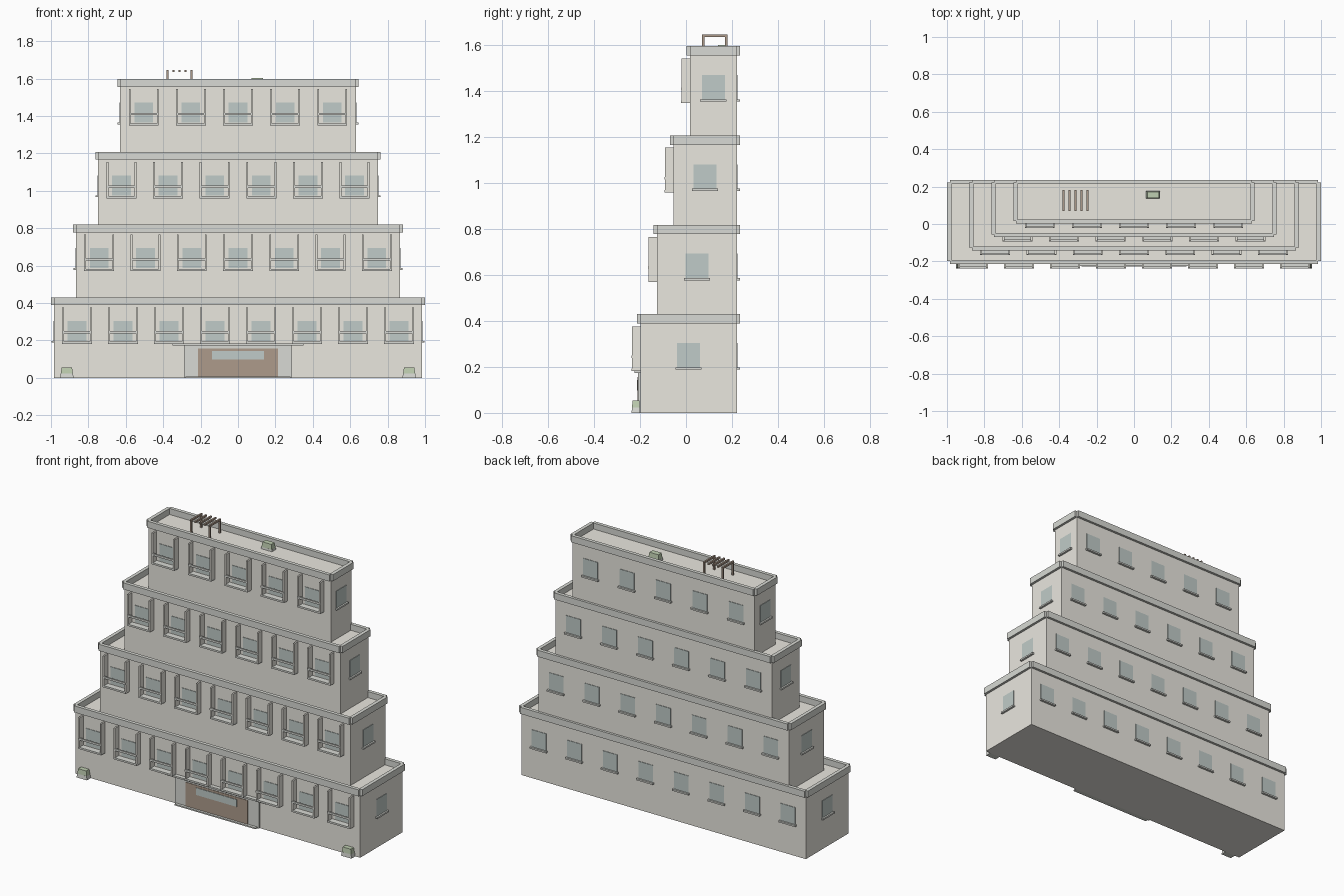
import bpy, bmesh

if "Cube" in bpy.data.objects:
    bpy.data.objects.remove(bpy.data.objects["Cube"])


def mat(name, r, g, b):
    m = bpy.data.materials.new(name)
    m.diffuse_color = (r, g, b, 1)
    m.use_nodes = True
    m.node_tree.nodes["Principled BSDF"].inputs["Base Color"].default_value = m.diffuse_color
    return m


WALL = mat("plaster", 0.82, 0.80, 0.74)
TRIM = mat("stone_trim", 0.69, 0.70, 0.66)
GLASS = mat("glass", 0.53, 0.60, 0.58)
WOOD = mat("wood", 0.42, 0.33, 0.26)
GREEN = mat("foliage", 0.52, 0.62, 0.44)


def boxes(name, material, items):
    """One object from boxes (x0, x1, y0, y1, z0, z1[, top taper])."""
    bm = bmesh.new()
    for x0, x1, y0, y1, z0, z1, *taper in items:
        k = taper[0] if taper else 1
        for v in bmesh.ops.create_cube(bm, size=1)["verts"]:
            s = k if v.co.z > 0 else 1
            v.co = ((x0 + x1) / 2 + v.co.x * (x1 - x0) * s,
                    (y0 + y1) / 2 + v.co.y * (y1 - y0) * s,
                    (z0 + z1) / 2 + v.co.z * (z1 - z0))
    me = bpy.data.meshes.new(name)
    bm.to_mesh(me)
    bm.free()
    me.materials.append(material)
    ob = bpy.data.objects.new(name, me)
    bpy.context.collection.objects.link(ob)
    return ob


H = 0.389        # storey height
BACK = 0.221     # shared rear wall plane
OUT, INN = 0.015, 0.007   # parapet overhang outside / inside the wall

# half width, front wall y, number of bays
tiers = [(0.984, -0.199, 8), (0.866, -0.126, 7), (0.748, -0.055, 6), (0.630, 0.017, 5)]

for i, (w, f, n) in enumerate(tiers):
    z = i * H
    t = f"tier_{i + 1}_"
    boxes(t + "walls", WALL, [(-w, w, f, BACK, z, z + H + 0.003)])

    # parapet bars around the roof edge, corners notched
    p0, p1 = z + H, z + H + 0.041
    boxes(t + "parapet", TRIM, [
        (-w, w, f - OUT, f + INN, p0, p1),
        (-w, w, BACK - INN, BACK + OUT, p0, p1),
        (-w - OUT, -w + INN, f, BACK, p0, p1),
        (w - INN, w + OUT, f, BACK, p0, p1)])

    glass, sills, fins, slabs, rails = [], [], [], [], []
    g0, g1 = z + 0.198, z + 0.304
    s0, s1 = z + 0.188, z + 0.198
    bay = 2 * w / n
    for k in range(n):
        x = -w + bay * (k + 0.5)
        # front and rear windows
        glass.append((x - 0.05, x + 0.05, f - 0.003, f + 0.01, g0, g1))
        glass.append((x - 0.05, x + 0.05, BACK - 0.01, BACK + 0.003, g0, g1))
        sills.append((x - 0.057, x + 0.057, BACK - 0.005, BACK + 0.014, s0, s1))
        # balcony: side fins, floor slab, front rail
        for s in (-1, 1):
            fx = x + s * 0.075
            fins.append((fx - 0.005, fx + 0.005, f - 0.037, f + 0.003, z + 0.183, z + 0.377))
        slabs.append((x - 0.08, x + 0.08, f - 0.038, f + 0.003, z + 0.182, z + 0.193))
        rails.append((x - 0.08, x + 0.08, f - 0.039, f - 0.029, z + 0.238, z + 0.250))
    # end wall windows
    c = (f + BACK) / 2
    for s in (-1, 1):
        a, b = sorted((s * (w - 0.01), s * (w + 0.003)))
        glass.append((a, b, c - 0.05, c + 0.05, g0, g1))
        a, b = sorted((s * (w - 0.005), s * (w + 0.013)))
        sills.append((a, b, c - 0.057, c + 0.057, s0, s1))
    boxes(t + "window_glass", GLASS, glass)
    boxes(t + "window_sills", TRIM, sills)
    boxes(t + "balcony_fins", WALL, fins)
    boxes(t + "balcony_slabs", TRIM, slabs)
    boxes(t + "balcony_rails", TRIM, rails)

# entrance
F = tiers[0][1]
boxes("entrance_surround", TRIM, [(-0.29, 0.29, F - 0.009, F + 0.01, 0, 0.174)])
boxes("entrance_door", WOOD, [(-0.215, 0.215, F - 0.012, F + 0.01, 0.006, 0.157)])
boxes("entrance_glass", GLASS, [(-0.14, 0.14, F - 0.015, F + 0.01, 0.098, 0.143)])
boxes("entrance_canopy", TRIM, [(-0.35, 0.35, F - 0.025, F + 0.01, 0.173, 0.183)])
boxes("entrance_step", TRIM, [(-0.28, 0.28, F - 0.027, F + 0.01, 0, 0.008)])


# planters: tapered pot with a block of foliage
def planter(name, x, y, z, w, d):
    boxes(name + "_pot", TRIM, [(x - w, x + w, y - d, y + d, z, z + 0.024, 0.9)])
    w, d = w * 0.9, d * 0.9
    boxes(name + "_plants", GREEN, [(x - w, x + w, y - d, y + d, z + 0.022, z + 0.055, 0.85)])


roof = 4 * H + 0.003
planter("left_planter", -0.915, -0.218, 0, 0.036, 0.019)
planter("right_planter", 0.915, -0.218, 0, 0.036, 0.019)
planter("roof_planter", 0.102, 0.156, roof - 0.012, 0.04, 0.021)

# roof pergola: four posts and five slats
PX0, PX1, PY0, PY1 = -0.377, -0.249, 0.075, 0.175
boxes("pergola_posts", WOOD, [(x - 0.005, x + 0.005, y - 0.005, y + 0.005, roof - 0.003, 1.64)
                              for x in (PX0, PX1) for y in (PY0, PY1)])
boxes("pergola_slats", WOOD, [(x - 0.005, x + 0.005, PY0 - 0.006, PY1 + 0.006, 1.636, 1.647)
                              for x in (PX0 + j * (PX1 - PX0) / 4 for j in range(5))])
